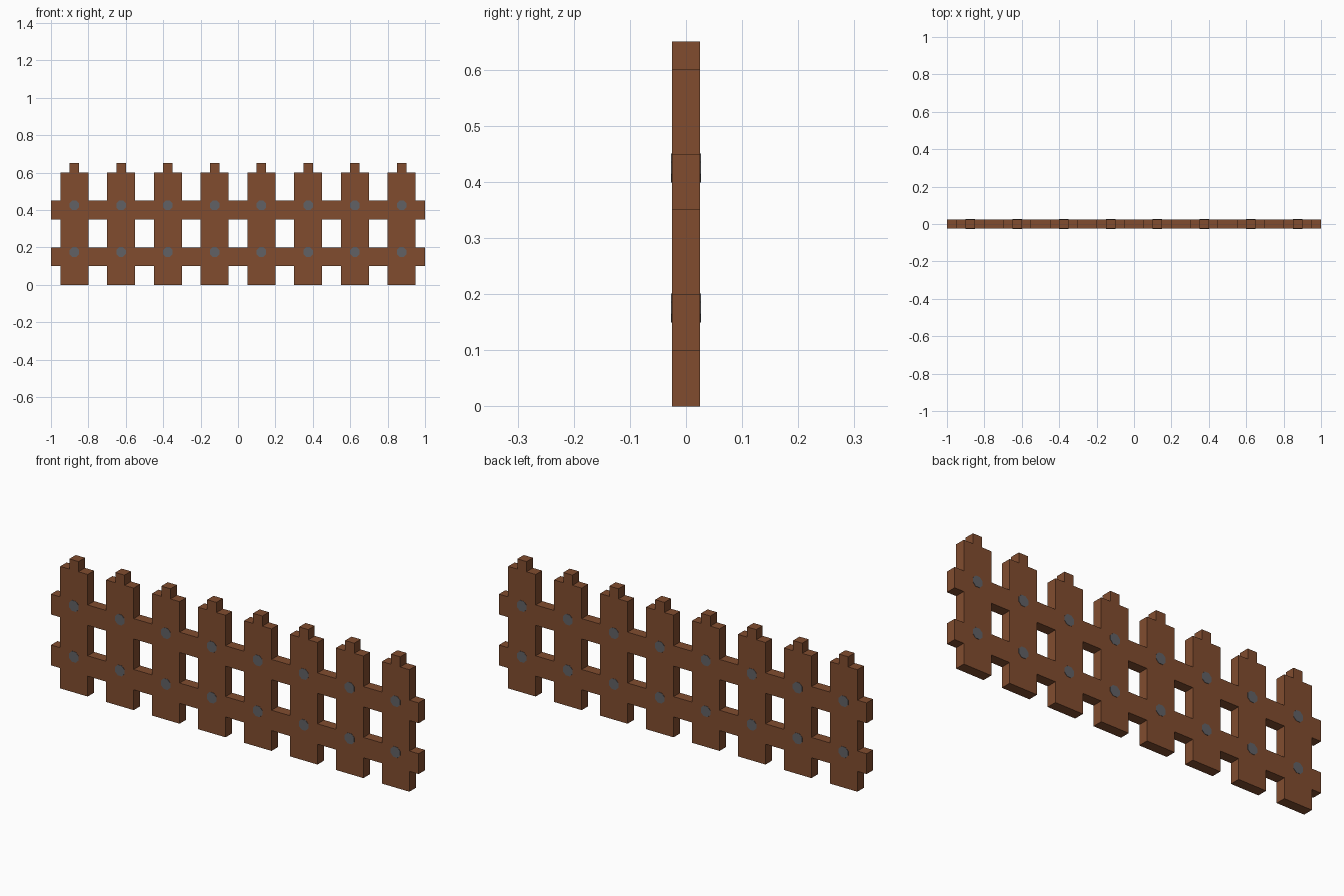
import bpy, bmesh, math
from mathutils import Matrix

if "Cube" in bpy.data.objects:
    bpy.data.objects.remove(bpy.data.objects["Cube"])

HALF = 0.025                                   # half thickness of the boards
CENTRES = [-0.875 + 0.25 * i for i in range(8)]


def material(name, rgb):
    m = bpy.data.materials.new(name)
    m.diffuse_color = (*rgb, 1)
    m.use_nodes = True
    m.node_tree.nodes["Principled BSDF"].inputs["Base Color"].default_value = m.diffuse_color
    return m


wood = material("brown wood", (0.22, 0.073, 0.028))
iron = material("grey iron", (0.12, 0.12, 0.13))


def finish(name, bm, mat):
    bmesh.ops.recalc_face_normals(bm, faces=bm.faces[:])
    me = bpy.data.meshes.new(name)
    bm.to_mesh(me)
    bm.free()
    me.materials.append(mat)
    ob = bpy.data.objects.new(name, me)
    bpy.context.collection.objects.link(ob)
    return ob


def extrude_profile(bm, points):
    """Board cut from an x-z outline, centred on y = 0."""
    face = bm.faces.new([bm.verts.new((x, -HALF, z)) for x, z in points])
    ext = bmesh.ops.extrude_face_region(bm, geom=[face])["geom"]
    verts = [g for g in ext if isinstance(g, bmesh.types.BMVert)]
    bmesh.ops.translate(bm, verts=verts, vec=(0, 2 * HALF, 0))


# Pickets with a stepped tip
half_outline = [(0.075, 0), (0.075, 0.6), (0.025, 0.6), (0.025, 0.65)]
outline = half_outline + [(-x, z) for x, z in reversed(half_outline)]
for i, cx in enumerate(CENTRES):
    bm = bmesh.new()
    extrude_profile(bm, [(cx + x, z) for x, z in outline])
    finish(f"picket_{i + 1}", bm, wood)

# Rails, let in flush between the pickets
starts = [-1.0] + [c + 0.075 for c in CENTRES]
ends = [c - 0.075 for c in CENTRES] + [1.0]
for name, z0 in (("lower_rail", 0.1), ("upper_rail", 0.35)):
    bm = bmesh.new()
    for a, b in zip(starts, ends):
        extrude_profile(bm, [(a, z0), (b, z0), (b, z0 + 0.1), (a, z0 + 0.1)])
    finish(name, bm, wood)

# Octagonal nail heads, almost flush on front and back
for name, side in (("front_nails", -1), ("back_nails", 1)):
    bm = bmesh.new()
    for cx in CENTRES:
        for z in (0.175, 0.425):
            place = (Matrix.Translation((cx, side * HALF, z))
                     @ Matrix.Rotation(math.pi / 2, 4, 'X')
                     @ Matrix.Rotation(math.pi / 8, 4, 'Z'))
            bmesh.ops.create_cone(bm, cap_ends=True, segments=8, radius1=0.028,
                                  radius2=0.028, depth=0.003, matrix=place)
    finish(name, bm, iron)
